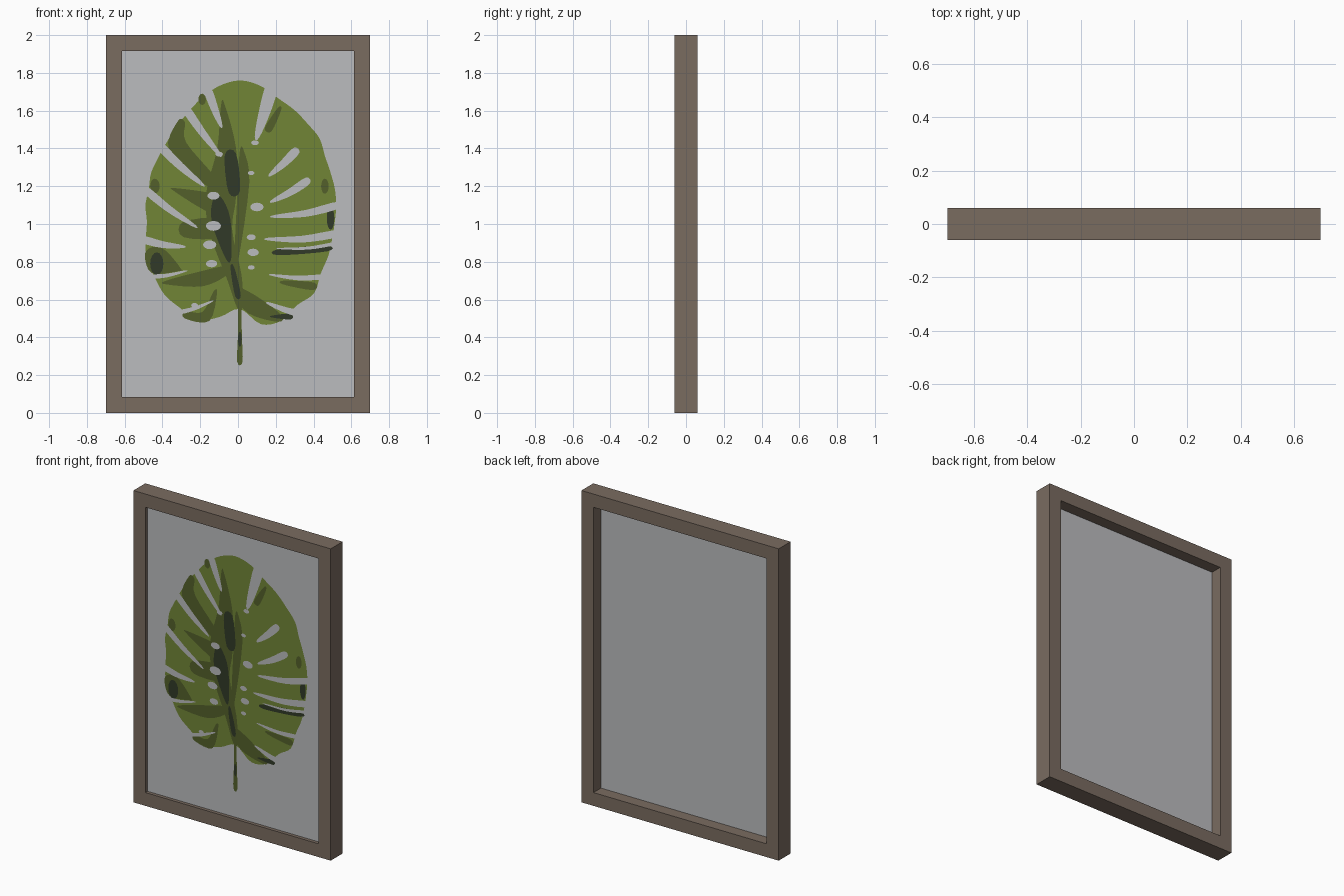
import bpy, bmesh, math
from mathutils import Vector

if "Cube" in bpy.data.objects:
    bpy.data.objects.remove(bpy.data.objects["Cube"])


def material(name, rgb):
    m = bpy.data.materials.new(name)
    m.diffuse_color = (*rgb, 1)
    m.use_nodes = True
    m.node_tree.nodes["Principled BSDF"].inputs["Base Color"].default_value = m.diffuse_color
    return m


wood = material("brown wood", (0.195, 0.150, 0.118))
paper = material("pale grey paper", (0.50, 0.505, 0.52))
green = material("leaf green", (0.165, 0.235, 0.037))
shade = material("shaded green", (0.087, 0.118, 0.024))
deep = material("deep green", (0.031, 0.042, 0.021))


def make_object(name, bm, mat):
    me = bpy.data.meshes.new(name)
    bm.to_mesh(me)
    bm.free()
    me.materials.append(mat)
    ob = bpy.data.objects.new(name, me)
    bpy.context.collection.objects.link(ob)


# Mitred frame: a box profile carried round four corners
W, H, RAIL, D = 0.70, 2.0, 0.085, 0.06
bm = bmesh.new()
rings = []
for sx, sz in ((-1, -1), (1, -1), (1, 1), (-1, 1)):
    rings.append([bm.verts.new((sx * (W - i), y, H / 2 + sz * (H / 2 - i)))
                  for i, y in ((0, -D), (RAIL, -D), (RAIL, D), (0, D))])
for i in range(4):
    a, b = rings[i], rings[(i + 1) % 4]
    for j in range(4):
        k = (j + 1) % 4
        bm.faces.new((a[j], b[j], b[k], a[k]))
bmesh.ops.recalc_face_normals(bm, faces=bm.faces)
make_object("frame", bm, wood)

# Backing panel
FRONT, BACK = -0.038, -0.016
bm = bmesh.new()
bmesh.ops.create_cube(bm, size=1)
for v in bm.verts:
    v.co = (v.co.x * 2 * (W - RAIL + 0.005), (FRONT + BACK) / 2 + v.co.y * (BACK - FRONT),
            H / 2 + v.co.z * (H - 2 * RAIL + 0.01))
make_object("backing_panel", bm, paper)


# Artwork helpers: x right and z up from the leaf centre, in hundredths
def smooth(pts, n=4):
    out, c = [], len(pts)
    for i in range(c):
        p0, p1, p2, p3 = (Vector(pts[(i + k) % c]) for k in (-1, 0, 1, 2))
        for s in range(n):
            t = s / n
            out.append(0.5 * (2 * p1 + (p2 - p0) * t + (2 * p0 - 5 * p1 + 4 * p2 - p3) * t * t
                              + (3 * p1 - p0 - 3 * p2 + p3) * t ** 3))
    return out


def band(*path):
    """Tapered band along (x, z, half width) points."""
    left, right = [], []
    for i, (x, z, w) in enumerate(path):
        a, b = path[max(i - 1, 0)], path[min(i + 1, len(path) - 1)]
        d = Vector((b[0] - a[0], b[1] - a[1])).normalized()
        left.append((x - d.y * w, z + d.x * w))
        right.append((x + d.y * w, z - d.x * w))
    return smooth(left + right[::-1])


def slit(x0, z0, x1, z1, w):
    """Gap running inward from the rim, bowed a little and narrowing to its tip."""
    mx, mz = (x0 + x1) / 2, (z0 + z1) / 2 - abs(x1 - x0) * 0.04
    return band((x0, z0, w), (mx, mz, w), (x1, z1, w * 0.4))


def oval(x, z, rx, rz):
    return [(x + rx * math.cos(i * math.tau / 16), z + rz * math.sin(i * math.tau / 16))
            for i in range(16)]


def plate(name, shapes, level, mat):
    bm = bmesh.new()
    for pts in shapes:
        f = bm.faces.new([bm.verts.new((0.01 + p[0] / 100, FRONT - 0.0015 * level,
                                        1.10 + p[1] / 100)) for p in pts])
        f.normal_update()
        if f.normal.y > 0:
            f.normal_flip()
    bmesh.ops.triangulate(bm, faces=bm.faces[:], ngon_method='EAR_CLIP')
    make_object(name, bm, mat)


# Leaf silhouette: rim distance every ten degrees, clockwise from the top
rim = [66, 64, 60, 58, 56, 55, 52, 51, 51, 51, 51, 52, 54, 56, 61, 61, 65, 64,
       55, 60, 65, 63, 62, 59, 57, 53, 50, 50, 49, 50, 50, 51, 53, 56, 60, 64]
step = math.radians(10)
plate("leaf_blade", [smooth([(r * math.sin(i * step), r * math.cos(i * step))
                             for i, r in enumerate(rim)])], 1, green)

# Mid-dark shading: veins, lobe tips, lower edges
plate("leaf_vein_shading", [
    band((-9, 53, 1), (-7, 30, 5), (-10, 5, 8), (-10, -14, 6), (-3, -38, 4), (0, -54, 1.5)),
    band((1, 29, 1), (2, 12, 3), (-2, -30, 1)),
    band((-10, -12, 5), (-30, -13, 4)),
    band((-34, 8, 1), (-12, 0, 5)),
], 2, shade)
plate("leaf_edge_shading", [
    band((-31, 44, 2), (-33, 31, 5), (-15, 12, 3)),
    band((-48, -24, 3), (-43, -30, 7), (-32, -34, 1)),
    band((-39, -41, 1), (-20, -39, 4), (-6, -34, 2)),
    band((-29, -58, 2), (-18, -59, 3), (-13, -46, 1)),
    band((-2, -45, 2), (7, -53, 5), (21, -60, 2)),
    band((23, -41, 1), (39, -43, 2)),
    band((21, 51, 1), (15, 40, 2)),
    oval(-45, 10, 2.5, 4), oval(45, 10, 2, 4), oval(-20, 56, 2, 3),
], 2, shade)

# Deepest tones and stalk
plate("leaf_deep_tones", [
    band((-5, 27, 3), (-3, 7, 3)),
    band((-12, 4, 2), (-10, -8, 5), (-6, -28, 1.5)),
    band((-4, -33, 1), (-1, -48, 1.5)),
    band((20, -25, 1.5), (46, -23, 1.5)),
    band((17, -59, 0.5), (27, -59, 1.5)),
    oval(-44, -31, 3.5, 6), oval(48, -7, 2, 6),
], 3, deep)
plate("stalk", [band((0, -52, 0.8), (0, -68, 1), (0, -83, 1.4))], 2, shade)
plate("stalk_shadow", [oval(0, -71, 1, 4)], 3, deep)

# Gaps between lobes and small holes, where the paper shows
plate("left_gaps", [slit(*s) for s in (
    (-17, 61, -10, 42, 2), (-30, 53, -11, 27, 2), (-43, 32, -20, 11, 2),
    (-51, 9, -24, -11, 1.8), (-52, -18, -30, -22, 1.8), (-49, -38, -29, -35, 1),
    (-33, -57, -15, -51, 1))], 4, paper)
plate("right_gaps", [slit(*s) for s in (
    (17, 63, 9, 36, 3), (30, 29, 16, 16, 2), (36, 13, 17, 2, 1.9), (52, 0, 18, -6, 1.8),
    (52, -15, 15, -18, 1.8), (52, -20, 21, -23, 0.8), (44, -38, 17, -37, 1.2),
    (35, -58, 15, -52, 1.6))], 4, paper)
plate("leaf_holes", [oval(x, z, r, r * 0.65) for x, z, r in (
    (8, 33, 2), (6, 17, 1.7), (9, -1, 3.5), (6, -17, 2.4), (7, -25, 3), (6, -33, 1.8),
    (-11, 27, 2), (-14, 5, 3.2), (-14, -11, 4), (-16, -21, 3.5), (-15, -31, 3),
    (-24, -53, 1.8))], 4, paper)
